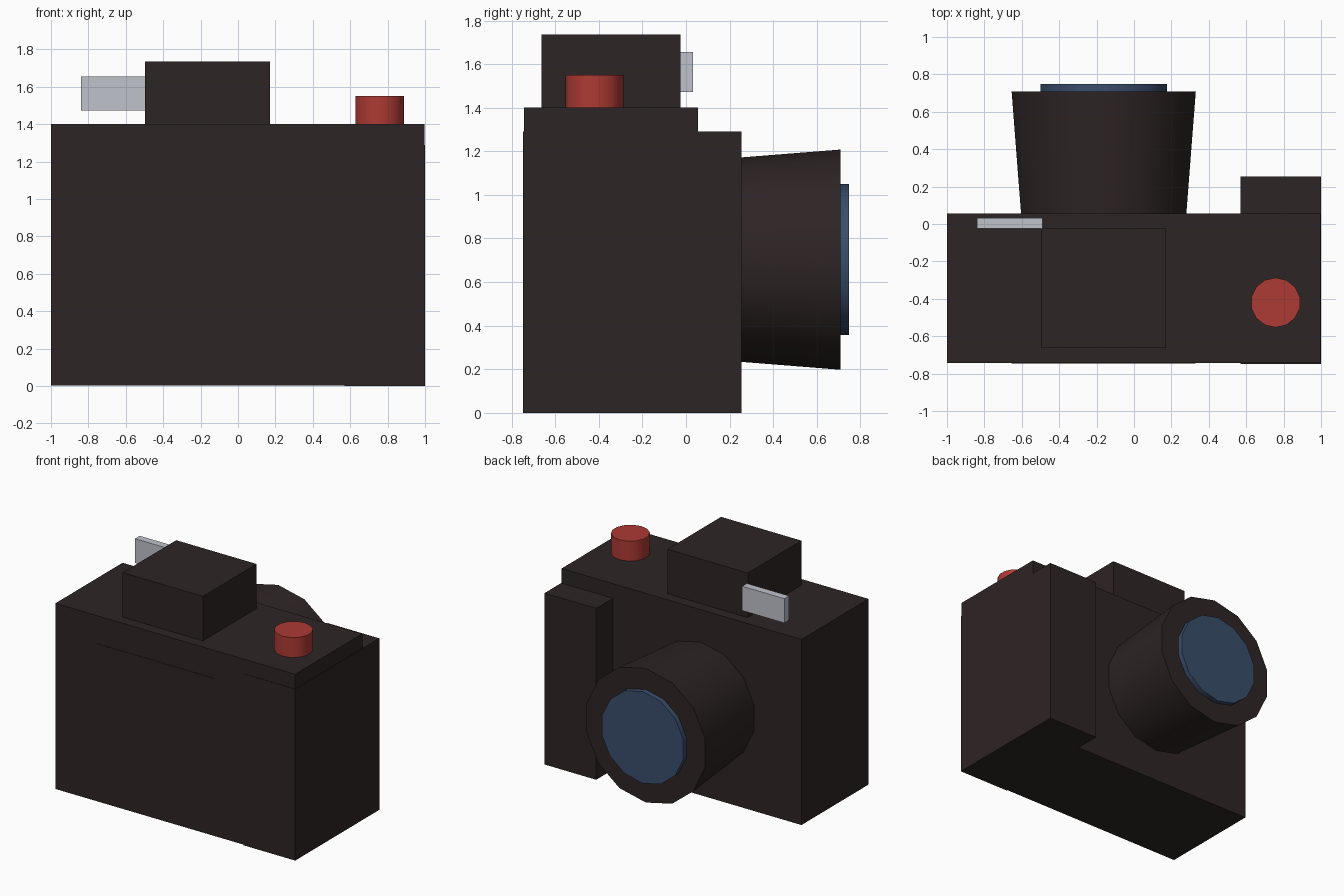
import bpy
import math
from mathutils import Matrix, Vector

if "Cube" in bpy.data.objects:
    bpy.data.objects.remove(bpy.data.objects["Cube"])


def material(name, color):
    mat = bpy.data.materials.new(name)
    mat.use_nodes = True
    rgba = (*color, 1)
    mat.diffuse_color = rgba
    mat.node_tree.nodes["Principled BSDF"].inputs["Base Color"].default_value = rgba
    return mat


black = material("warm black", (0.027, 0.018, 0.018))
red = material("button red", (0.42, 0.042, 0.034))
blue = material("lens blue", (0.042, 0.075, 0.145))
grey = material("flash grey", (0.52, 0.54, 0.6))


def box(name, x, y, z, mat):
    """Box from (min, max) pairs on each axis."""
    center = [sum(pair) / 2 for pair in (x, y, z)]
    size = [pair[1] - pair[0] for pair in (x, y, z)]
    bpy.ops.mesh.primitive_cube_add(size=1)
    obj = bpy.context.object
    obj.name = name
    obj.data.transform(Matrix.LocRotScale(Vector(center), None, Vector(size)))
    obj.data.materials.append(mat)
    return obj


def barrel(name, base, r_base, r_end, depth, mat, along_y=False):
    """Fourteen-sided round part growing from its base along z or +y."""
    bpy.ops.mesh.primitive_cone_add(vertices=14, radius1=r_base, radius2=r_end, depth=depth)
    obj = bpy.context.object
    obj.name = name
    move = Matrix.Translation((0, 0, depth / 2))
    turn = Matrix.Rotation(-math.pi / 2 if along_y else 0, 4, 'X')
    obj.data.transform(Matrix.Translation(base) @ turn @ move)
    obj.data.materials.append(mat)
    bpy.ops.object.shade_smooth_by_angle(angle=math.radians(30))
    return obj


# Body, hand grip and rear screen
box("body", (-1, 0.997), (-0.744, 0.055), (0.003, 1.4), black)
box("grip", (0.57, 1), (-0.7475, 0.254), (0, 1.29), black)
box("rear_screen", (-0.655, 0.33), (-0.747, -0.74), (0.205, 1.19), black)

# Viewfinder and flash
box("viewfinder", (-0.497, 0.172), (-0.663, -0.025), (1.39, 1.735), black)
box("flash", (-0.84, -0.49), (-0.025, 0.031), (1.472, 1.655), grey)

# Shutter button
barrel("shutter_button", (0.757, -0.42, 1.39), 0.133, 0.133, 0.16, red)

# Lens, flaring outward, with its glass
barrel("lens_barrel", (-0.162, 0.04, 0.703), 0.452, 0.505, 0.669, black, True)
barrel("lens_glass", (-0.162, 0.7, 0.703), 0.346, 0.346, 0.0475, blue, True)
